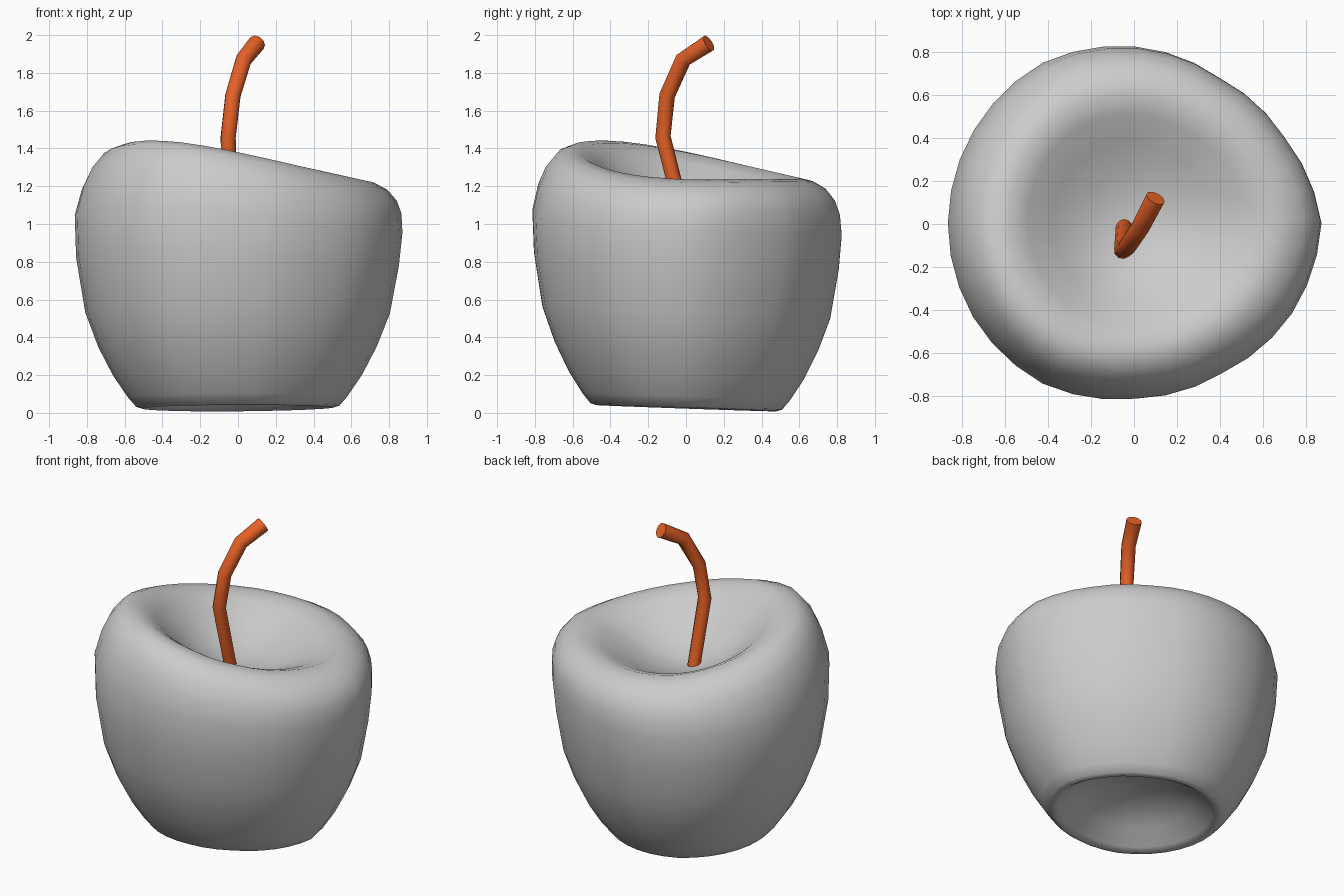
import bpy, bmesh
from math import cos, sin, pi
from mathutils import Vector

if "Cube" in bpy.data.objects:
    bpy.data.objects.remove(bpy.data.objects["Cube"])


def loft(name, rings, angle):
    """Skin equal-sided rings, close both ends, smooth by angle."""
    bm = bmesh.new()
    loops = [[bm.verts.new(p) for p in ring] for ring in rings]
    for a, b in zip(loops, loops[1:]):
        n = len(a)
        for i in range(n):
            bm.faces.new((a[i], a[(i + 1) % n], b[(i + 1) % n], b[i]))
    bm.faces.new(loops[0][::-1])
    bm.faces.new(loops[-1])
    bmesh.ops.recalc_face_normals(bm, faces=bm.faces)
    mesh = bpy.data.meshes.new(name)
    bm.to_mesh(mesh)
    bm.free()
    obj = bpy.data.objects.new(name, mesh)
    bpy.context.collection.objects.link(obj)
    bpy.ops.object.select_all(action='DESELECT')
    obj.select_set(True)
    bpy.context.view_layer.objects.active = obj
    bpy.ops.object.shade_smooth_by_angle(angle=angle)
    return obj


# Apple body: lopsided outline swept through a profile, rim rising to front left
SIDES = 36
outline = [.865, .80, .78, .82, .86, .865, .87, .87, .86, .815, .805, .84]
profile = [(.02, .22), (.25, .20), (.42, .13), (.54, .045), (.58, .025),
           (.62, .035), (.67, .085), (.76, .20), (.85, .35), (.93, .53),
           (.985, .80), (1, 1.0), (.975, 1.12), (.935, 1.20), (.87, 1.265),
           (.79, 1.298), (.70, 1.305), (.60, 1.265), (.45, 1.185),
           (.28, 1.10), (.12, 1.06), (.02, 1.05)]


def body_ring(scale, z):
    t = min(1, z / 1.28)
    top = t ** 3
    slope_x = -.005 + .12 * top
    slope_y = .035 + .08 * top
    shift = max(0, (t - .75) / .25)
    ring = []
    for i in range(SIDES):
        k, f = divmod(i * 12 / SIDES, 1)
        k = int(k)
        r = scale * (outline[k] * (1 - f) + outline[(k + 1) % 12] * f)
        a = 2 * pi * i / SIDES
        x, y = r * cos(a), r * sin(a)
        ring.append((x + .045 * shift * scale, y + .03 * shift * scale,
                     z - slope_x * x - slope_y * y + .14 * top * x * y))
    return ring


loft("apple_body", [body_ring(*p) for p in profile], 1.2)

# Stem: bent ten-sided rod, slightly thicker at the tip
path = [Vector(p) for p in [(-.045, -.005, 1.0), (-.052, -.122, 1.46),
                            (-.027, -.1, 1.68), (.03, -.015, 1.87),
                            (.1, .12, 1.957)]]
radii = [.039, .041, .042, .044, .047]
rings = []
for i, (p, r) in enumerate(zip(path, radii)):
    d = (path[min(i + 1, 4)] - path[max(i - 1, 0)]).normalized()
    u = d.cross(Vector((1, -.6, 0))).normalized()
    v = d.cross(u)
    rings.append([p + r * (u * cos(2 * pi * k / 10) + v * sin(2 * pi * k / 10))
                  for k in range(10)])
stem = loft("stem", rings, .8)
mat = bpy.data.materials.new("stem_orange")
mat.diffuse_color = (.8, .12, .02, 1)
mat.use_nodes = True
mat.node_tree.nodes["Principled BSDF"].inputs["Base Color"].default_value = mat.diffuse_color
stem.data.materials.append(mat)
